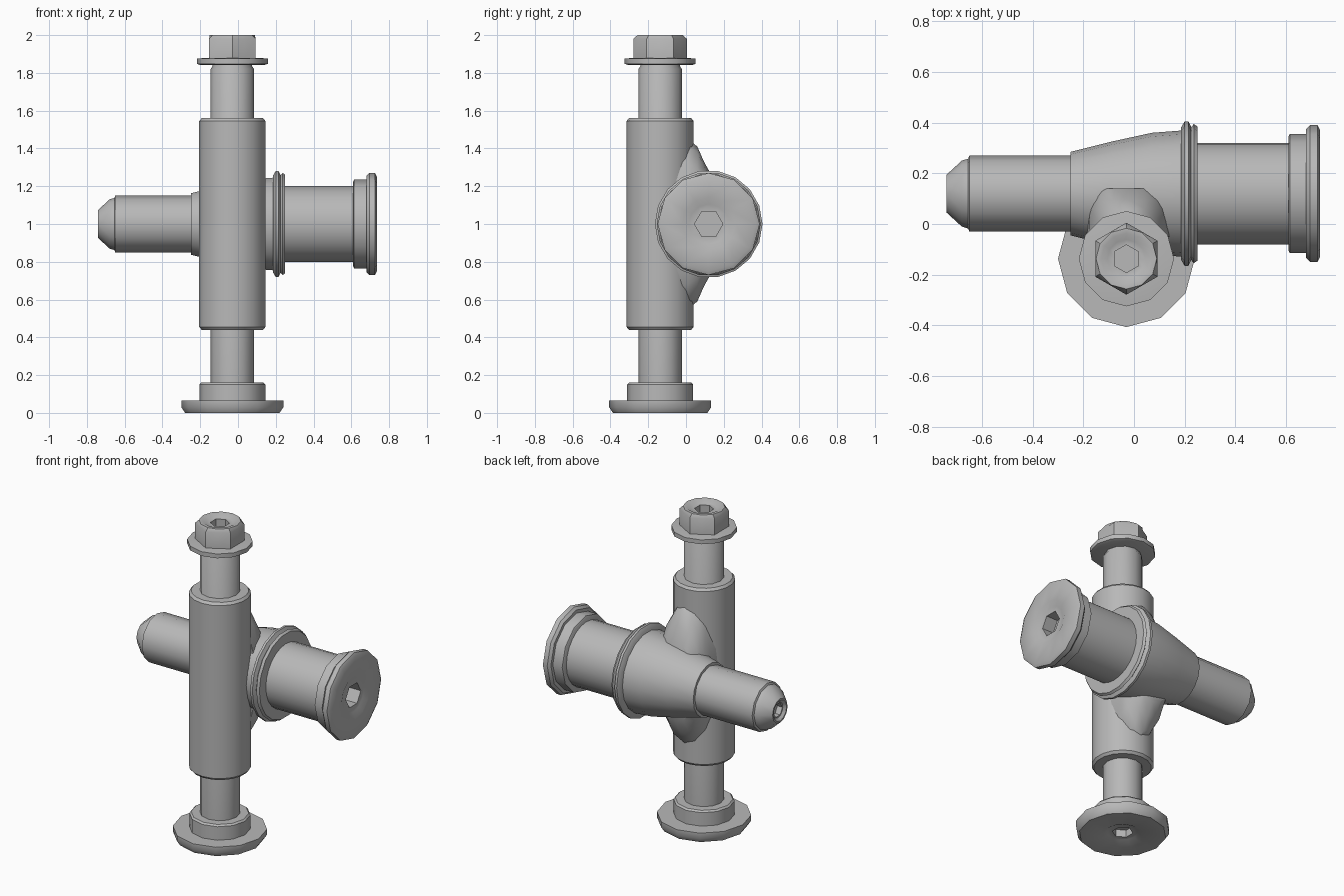
import bpy, bmesh
from math import cos, sin, pi, radians
from mathutils import Matrix, Vector

default = bpy.data.objects.get("Cube")
if default:
    bpy.data.objects.remove(default, do_unlink=True)

grey = bpy.data.materials.new("plain grey metal")
grey.use_nodes = True
grey.diffuse_color = (0.48, 0.48, 0.48, 1)
grey.node_tree.nodes["Principled BSDF"].inputs["Base Color"].default_value = (0.48, 0.48, 0.48, 1)

# Frames of the two crossing axes: local z runs along each shaft
UPRIGHT = Matrix.Translation((-0.03, -0.137, 0))
CROSS = Matrix.Translation((0, 0.12, 1.0)) @ Matrix.Rotation(pi / 2, 4, 'Y')


def finish(name, bm, frame):
    bmesh.ops.recalc_face_normals(bm, faces=bm.faces)
    bm.transform(frame)
    mesh = bpy.data.meshes.new(name)
    bm.to_mesh(mesh)
    bm.free()
    mesh.materials.append(grey)
    obj = bpy.data.objects.new(name, mesh)
    bpy.context.collection.objects.link(obj)
    bpy.ops.object.select_all(action='DESELECT')
    obj.select_set(True)
    bpy.context.view_layer.objects.active = obj
    bpy.ops.object.shade_smooth_by_angle(angle=radians(35))


def skin(bm, rings):
    """Bridge successive vertex rings and cap both ends."""
    loops = [[bm.verts.new(p) for p in ring] for ring in rings]
    n = len(loops[0])
    for a, b in zip(loops, loops[1:]):
        for i in range(n):
            j = (i + 1) % n
            bm.faces.new((a[i], a[j], b[j], b[i]))
    bm.faces.new(loops[0])
    bm.faces.new(loops[-1])


def lathe(name, frame, profile, sides=12):
    """Turn (radius, height) points; a third item 'hex' makes that ring hexagonal."""
    rings = []
    for r, h, *shape in profile:
        ring = []
        for i in range(sides):
            a = 2 * pi * i / sides + pi / 2
            k = cos(pi / 6) / cos((i / sides * 2 * pi) % (pi / 3) - pi / 6) if shape else 1
            ring.append((r * k * cos(a), r * k * sin(a), h))
        rings.append(ring)
    bm = bmesh.new()
    skin(bm, rings)
    finish(name, bm, frame)


def socket(h, inward, rim, hole, depth):
    """Profile tail: dished recess with a hexagonal key hole."""
    floor = h + inward * 0.015
    return [(rim, h), (rim * 0.75, floor), (hole, floor, 'hex'),
            (hole, h + inward * depth, 'hex')]


# Upright shaft and the sleeve it passes through
lathe("upright_rod", UPRIGHT, [(0.115, 0.12), (0.115, 1.82), (0.105, 1.835), (0.105, 1.86)])
lathe("upright_sleeve", UPRIGHT,
      [(0.165, 0.44), (0.178, 0.455), (0.178, 1.545), (0.165, 1.56)], 18)

# Foot with stepped collar and key hole underneath
lathe("foot", UPRIGHT, socket(0, 1, 0.115, 0.06, 0.06)[::-1] +
      [(0.25, 0), (0.27, 0.03), (0.27, 0.065), (0.175, 0.065), (0.175, 0.15), (0.165, 0.16)])

# Washer and hexagonal cap at the top
lathe("top_washer", UPRIGHT, [(0.17, 1.842), (0.188, 1.848), (0.188, 1.875), (0.14, 1.88)])
lathe("hex_cap", UPRIGHT, [(0.142, 1.87, 'hex'), (0.142, 1.98, 'hex'), (0.12, 2.0)] +
      socket(2.0, -1, 0.1, 0.055, 0.07))

# Cross shaft: narrow end with blunt nose, then wide barrel
lathe("narrow_rod", CROSS, socket(-0.74, 1, 0.065, 0.045, 0.05)[::-1] +
      [(0.075, -0.74), (0.13, -0.68), (0.138, -0.655), (0.15, -0.65), (0.15, -0.2)])
lathe("barrel", CROSS, [(0.2, 0.2), (0.2, 0.64)], 24)

# Tapered boss and double collar ring
lathe("cross_boss", CROSS, [(0.165, -0.25), (0.205, -0.09), (0.24, 0.07), (0.25, 0.2)], 18)
lathe("collar_ring", CROSS,
      [(0.26, 0.185), (0.285, 0.2), (0.285, 0.215), (0.262, 0.226),
       (0.275, 0.236), (0.265, 0.25)], 18)

# Stepped end flange with key hole
lathe("end_flange", CROSS,
      [(0.225, 0.61), (0.235, 0.615), (0.235, 0.68), (0.255, 0.68), (0.27, 0.695),
       (0.27, 0.725), (0.25, 0.735)] + socket(0.735, -1, 0.14, 0.075, 0.1))

# Fillet web joining sleeve and boss: oval sections shrinking towards the back
web = bmesh.new()
sections = [(0.172, 0.47, -0.05), (0.17, 0.45, 0.01), (0.165, 0.41, 0.06),
            (0.16, 0.33, 0.095), (0.15, 0.25, 0.14)]
skin(web, [[Vector((-0.02 + rx * cos(2 * pi * i / 16), y, 1.0 + rz * sin(2 * pi * i / 16)))
            for i in range(16)] for rx, rz, y in sections])
finish("joint_web", web, Matrix.Identity(4))
